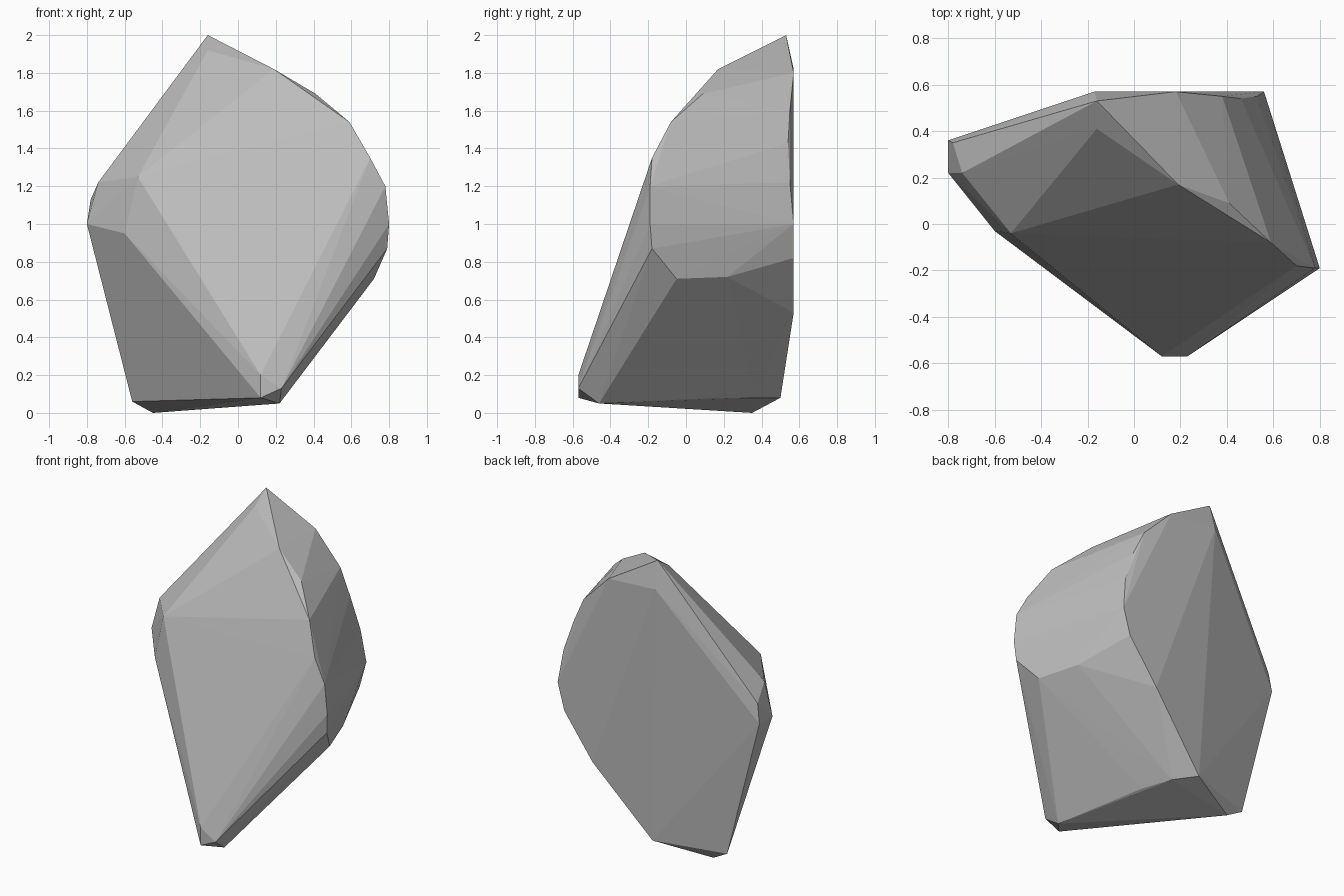
import bpy
import bmesh

default_cube = bpy.data.objects.get("Cube")
if default_cube:
    bpy.data.objects.remove(default_cube, do_unlink=True)


def flat_material(name, colour):
    material = bpy.data.materials.new(name)
    material.use_nodes = True
    material.diffuse_color = colour
    shader = material.node_tree.nodes["Principled BSDF"]
    shader.inputs["Base Color"].default_value = colour
    shader.inputs["Roughness"].default_value = 0.9
    return material


def hull_object(name, outlines, material):
    """Wrap one faceted convex skin around several corner outlines."""
    mesh = bpy.data.meshes.new(name)
    builder = bmesh.new()
    for outline in outlines:
        for corner in outline:
            builder.verts.new(corner)
    hull = bmesh.ops.convex_hull(builder, input=builder.verts)
    unused = {item for item in hull["geom_interior"] + hull["geom_unused"]
              if isinstance(item, bmesh.types.BMVert)}
    bmesh.ops.delete(builder, geom=list(unused), context="VERTS")
    bmesh.ops.recalc_face_normals(builder, faces=builder.faces)
    builder.to_mesh(mesh)
    builder.free()
    mesh.materials.append(material)
    for face in mesh.polygons:
        face.use_smooth = False
    rock = bpy.data.objects.new(name, mesh)
    bpy.context.collection.objects.link(rock)
    return rock


# Pointed summit and its chipped front
summit = [(-.16, .53, 2), (-.16, .41, 1.92), (-.17, .57, 1.82)]

# Rounded rim between the broad front face and the curved flank
front_rim = [
    (.19, .17, 1.82), (.41, .09, 1.69), (.59, -.08, 1.54), (.7, -.18, 1.35),
    (.78, -.19, 1.2), (.8, -.19, 1), (.79, -.18, .87), (.72, -.05, .71),
]

# Rim where the curved flank meets the flat back
back_rim = [
    (.18, .57, 1.8), (.38, .55, 1.6), (.46, .54, 1.43), (.53, .55, 1.22),
    (.56, .57, 1), (.51, .57, .82), (.3, .57, .53),
]
flank_fold = [(.63, .22, .72)]

# Blunt shoulder on the opposite side
shoulder = [
    (-.53, -.04, 1.25), (-.6, -.03, .95), (-.74, .22, 1.22), (-.8, .22, 1),
    (-.78, .35, 1.13), (-.8, .36, 1),
]

# Bevelled front toe and tilted underside
toe = [(.12, -.57, .2), (.12, -.57, .08), (.23, -.57, .13), (.22, -.46, .05)]
underside = [
    (.07, .16, .08), (0, .36, .08), (-.1, .5, .08),
    (-.56, .36, .06), (-.45, .35, 0),
]

stone_grey = flat_material("stone grey", (.5, .5, .5, 1))
hull_object(
    "boulder",
    [summit, front_rim, back_rim, flank_fold, shoulder, toe, underside],
    stone_grey,
)
